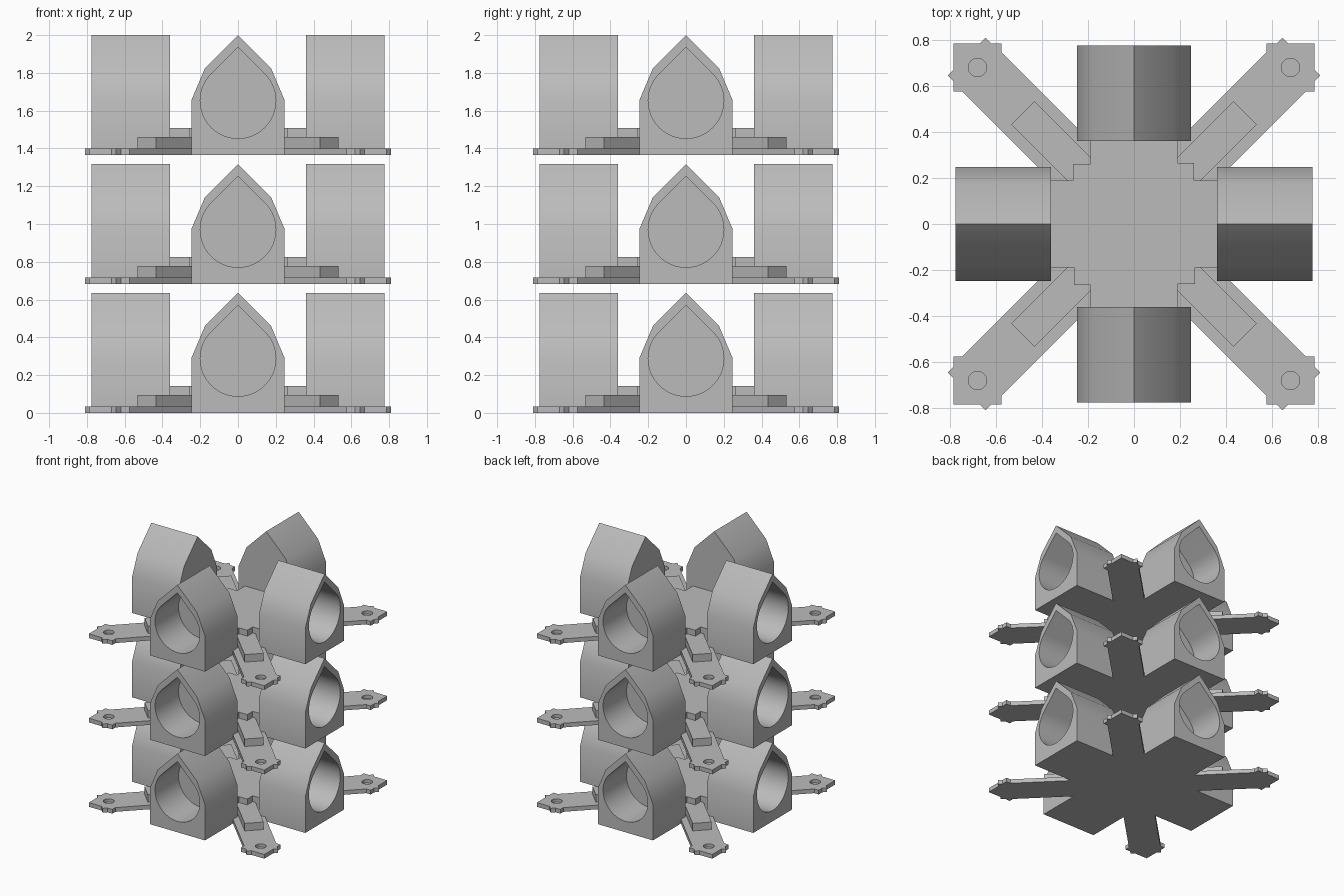
import bpy, bmesh, math
from mathutils import Matrix, Vector

if "Cube" in bpy.data.objects:
    bpy.data.objects.remove(bpy.data.objects["Cube"])

grey = bpy.data.materials.new("plain grey")
grey.diffuse_color = (0.5, 0.5, 0.5, 1)
grey.use_nodes = True
grey.node_tree.nodes["Principled BSDF"].inputs["Base Color"].default_value = grey.diffuse_color


def prism(name, outline, height, hole=None, depth=0.0, matrix=Matrix()):
    """Extrude an outline along local z, with an optional blind pocket in its top."""
    bm = bmesh.new()

    def loop(points, z):
        return [bm.verts.new((x, y, z)) for x, y in points]

    def walls(a, b):
        n = len(a)
        for i in range(n):
            j = (i + 1) % n
            bm.faces.new((a[i], a[j], b[j], b[i]))

    low, high = loop(outline, 0), loop(outline, height)
    walls(low, high)
    bm.faces.new(low[::-1])
    if hole:
        rim, floor = loop(hole, height), loop(hole, height - depth)
        walls(rim, floor)
        bm.faces.new(floor)
        edges = [bm.edges.get((r[i - 1], r[i])) for r in (high, rim) for i in range(len(r))]
        bmesh.ops.triangle_fill(bm, edges=edges, use_beauty=True, normal=(0, 0, 1))
    else:
        bm.faces.new(high)
    bmesh.ops.recalc_face_normals(bm, faces=bm.faces)
    bm.transform(matrix)
    mesh = bpy.data.meshes.new(name)
    bm.to_mesh(mesh)
    bm.free()
    mesh.materials.append(grey)
    obj = bpy.data.objects.new(name, mesh)
    bpy.context.collection.objects.link(obj)
    bpy.context.view_layer.objects.active = obj
    obj.select_set(True)
    bpy.ops.object.shade_smooth_by_angle(angle=math.radians(30))
    obj.select_set(False)
    return obj


def arc(cx, cy, r, start, end, n):
    angles = [math.radians(start + (end - start) * i / n) for i in range(n + 1)]
    return [(cx + r * math.cos(a), cy + r * math.sin(a)) for a in angles]


# Pointed housing profile and its teardrop bore
HOUSING = [(-0.247, 0), (0.247, 0), (0.247, 0.29), (0.175, 0.46),
           (0, 0.635), (-0.175, 0.46), (-0.247, 0.29)]
BORE = arc(0, 0.288, 0.2, 135, 405, 48) + [(0, 0.288 + 0.2 * math.sqrt(2))]

# Central plate: a cross with stepped corners
corner = [(0.36, 0.19), (0.26, 0.19), (0.26, 0.265), (0.19, 0.265), (0.19, 0.36)]
PLATE = []
for k in range(4):
    turn = Matrix.Rotation(k * math.pi / 2, 2)
    PLATE += [tuple(turn @ Vector(p)) for p in corner]

# Diagonal arm with a square end, small pointed nubs and a round pocket
half = [(0.305, 0.135), (0.745, 0.575), (0.785, 0.575), (0.785, 0.62),
        (0.81, 0.645), (0.785, 0.67)]
ARM = half + [(0.785, 0.785)] + [(y, x) for x, y in reversed(half)]
PIN_HOLE = arc(0.68, 0.68, 0.04, 0, 345, 23)

# Raised bar on the arm
BAR = [(0.25, 0.15), (0.533, 0.433), (0.433, 0.533), (0.15, 0.25)]

for tier in range(3):
    lift = Matrix.Translation((0, 0, tier * 0.6825))
    prism(f"centre_plate_{tier}", PLATE, 0.143, matrix=lift)
    for k in range(4):
        spin = lift @ Matrix.Rotation(k * math.pi / 2, 4, 'Z')
        # Local z of the housing points outwards along -y
        outward = spin @ Matrix.Translation((0, -0.36, 0)) @ Matrix.Rotation(math.pi / 2, 4, 'X')
        prism(f"housing_{tier}_{k}", HOUSING, 0.415, BORE, 0.3, outward)
        prism(f"arm_{tier}_{k}", ARM, 0.034, PIN_HOLE, 0.026, spin)
        prism(f"arm_bar_{tier}_{k}", BAR, 0.095, matrix=spin)
